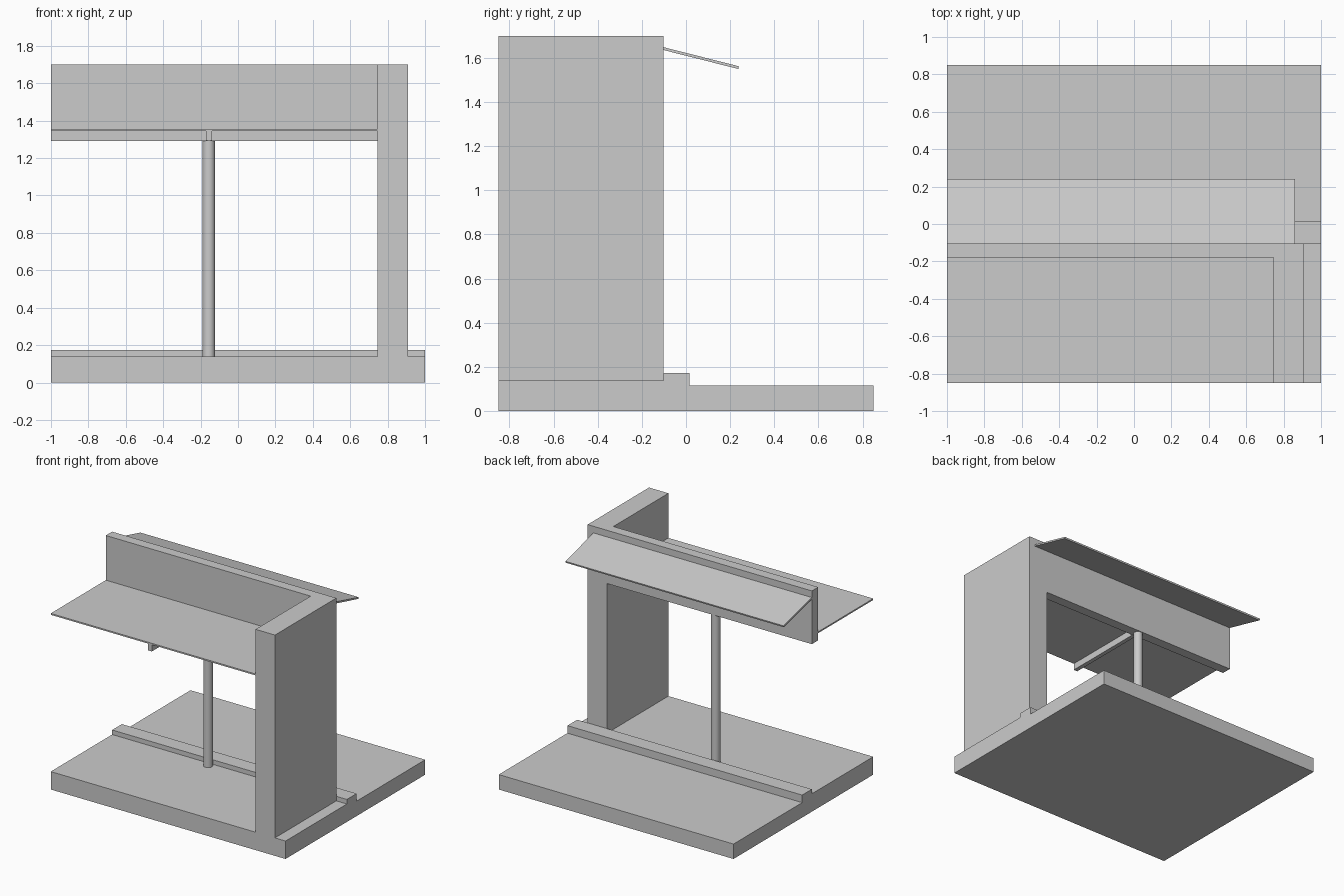
import bpy, bmesh
from mathutils import Matrix

if "Cube" in bpy.data.objects:
    bpy.data.objects.remove(bpy.data.objects["Cube"])

def obj_from_bmesh(name, bm):
    bmesh.ops.recalc_face_normals(bm, faces=bm.faces)
    me = bpy.data.meshes.new(name)
    bm.to_mesh(me)
    bm.free()
    ob = bpy.data.objects.new(name, me)
    bpy.context.collection.objects.link(ob)
    return ob

def extrude(name, pts, direction):
    """Extrude a closed planar outline along a direction."""
    bm = bmesh.new()
    face = bm.faces.new([bm.verts.new(p) for p in pts])
    ext = bmesh.ops.extrude_face_region(bm, geom=[face])
    bmesh.ops.translate(bm, vec=direction,
                        verts=[v for v in ext["geom"] if isinstance(v, bmesh.types.BMVert)])
    return obj_from_bmesh(name, bm)

def box(name, x, y, z):
    return extrude(name, [(x[0], y[0], z[0]), (x[1], y[0], z[0]),
                          (x[1], y[1], z[0]), (x[0], y[1], z[0])], (0, 0, z[1] - z[0]))

def along_x(name, yz, x0, x1):
    return extrude(name, [(x0, y, z) for y, z in yz], (x1 - x0, 0, 0))

# base slab with a raised threshold and a lower rear terrace
base = along_x("base", [(-.85, 0), (.85, 0), (.85, .115), (.015, .115), (.015, .173),
                        (-.103, .173), (-.103, .138), (-.85, .138)], -1, 1)

# rear wall frame: header and side leg as one L-shaped outline
frame = extrude("header_frame", [(x, -.18, z) for x, z in
                [(-1, 1.29), (.745, 1.29), (.745, .05), (.91, .05), (.91, 1.7), (-1, 1.7)]],
                (0, .077, 0))

# deep side wall
wall = box("side_wall", (.745, .91), (-.85, -.103), (.05, 1.7))

# merge the solid masonry into a single shell
for part in (frame, wall):
    mod = base.modifiers.new("join_" + part.name, 'BOOLEAN')
    mod.operation = 'UNION'
    mod.solver = 'EXACT'
    mod.object = part
    part.hide_render = True
bpy.context.view_layer.update()
dg = bpy.context.evaluated_depsgraph_get()
merged = bpy.data.meshes.new_from_object(base.evaluated_get(dg))
base.modifiers.clear()
base.data = merged
base.name = "base_and_walls"
for part in (frame, wall):
    bpy.data.objects.remove(part)

# thin front ceiling and the joist beneath it
box("ceiling_panel", (-1, .745), (-.85, -.18), (1.345, 1.356))
box("ceiling_joist", (-.172, -.139), (-.85, -.18), (1.293, 1.345))

# sloping rear awning
along_x("awning", [(-.103, 1.649), (.24, 1.562), (.237, 1.55), (-.103, 1.636)], -1, .86)

# round column under the header
bm = bmesh.new()
bmesh.ops.create_cone(bm, cap_ends=True, segments=32, radius1=.033, radius2=.033,
                      depth=1.152, matrix=Matrix.Translation((-.156, -.14, .714)))
column = obj_from_bmesh("column", bm)
for p in column.data.polygons:
    p.use_smooth = len(p.vertices) == 4
